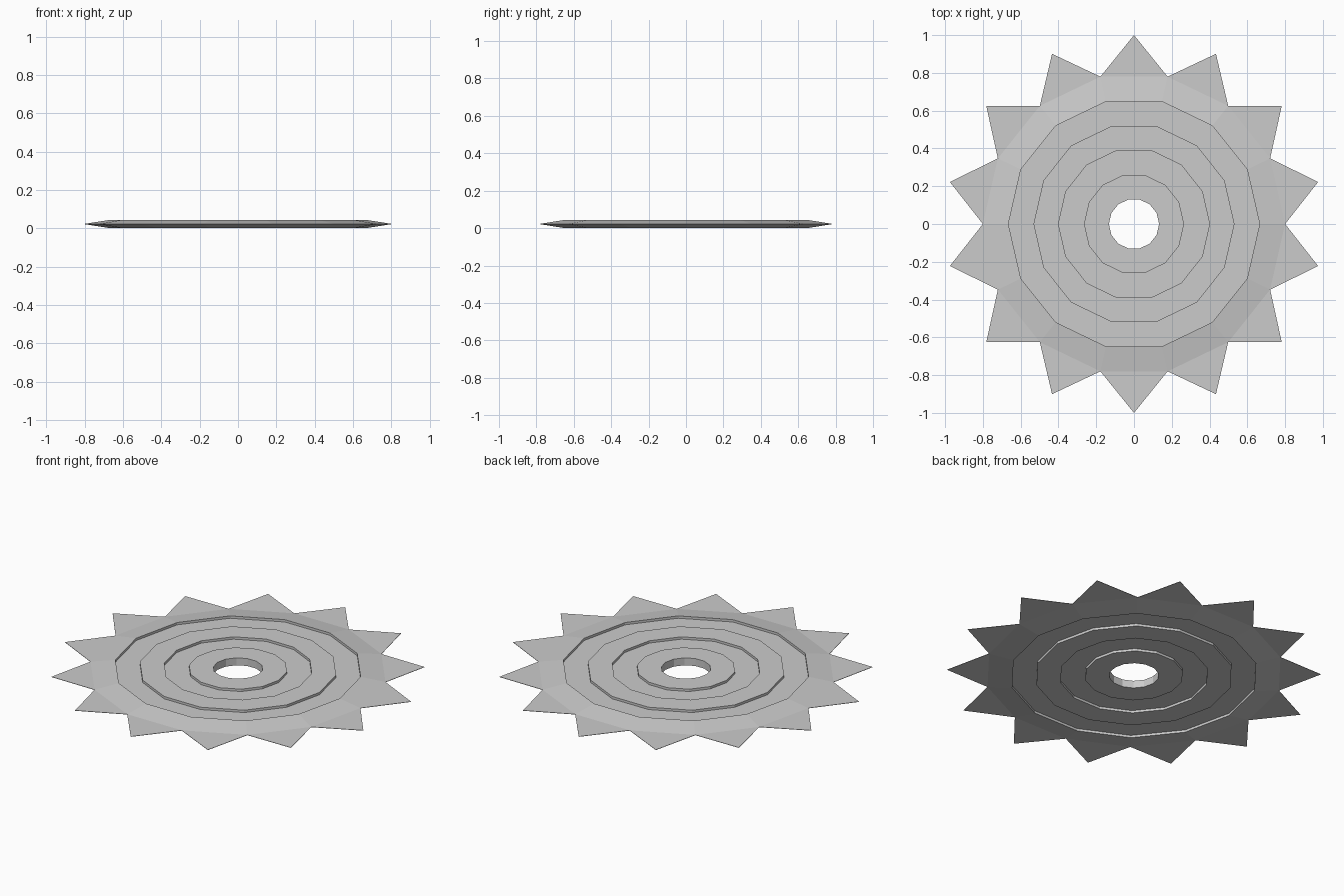
import bpy, bmesh
from math import cos, sin, pi

if "Cube" in bpy.data.objects:
    bpy.data.objects.remove(bpy.data.objects["Cube"])

N = 14            # sides and teeth
MID = 0.022       # centre height of the disc
FULL, GROOVE, THIN = 0.022, 0.008, 0.001   # half thicknesses

# (radius, half thickness) from hub hole to tooth roots
profile = [(0.133, FULL), (0.265, FULL), (0.265, GROOVE), (0.4, GROOVE),
           (0.4, FULL), (0.532, FULL), (0.532, GROOVE), (0.665, GROOVE),
           (0.665, FULL), (0.8, THIN)]

bm = bmesh.new()


def ring(radius, z, shift=0.0):
    return [bm.verts.new((radius * cos(2 * pi * (i + shift) / N),
                          radius * sin(2 * pi * (i + shift) / N), z))
            for i in range(N)]


def bridge(a, b):
    for i in range(N):
        j = (i + 1) % N
        bm.faces.new((a[i], b[i], b[j], a[j]))


# Grooved disc, both sides
top = [ring(r, MID + h) for r, h in profile]
bottom = [ring(r, MID - h) for r, h in profile]
for rings in (top, bottom):
    for a, b in zip(rings, rings[1:]):
        bridge(a, b)
bridge(top[0], bottom[0])

# Pointed teeth around the rim
tip_top = ring(1.0, MID + THIN, 0.5)
tip_bottom = ring(1.0, MID - THIN, 0.5)
for i in range(N):
    j = (i + 1) % N
    t, b = top[-1], bottom[-1]
    bm.faces.new((t[i], tip_top[i], t[j]))
    bm.faces.new((b[i], b[j], tip_bottom[i]))
    bm.faces.new((t[i], b[i], tip_bottom[i], tip_top[i]))
    bm.faces.new((tip_top[i], tip_bottom[i], b[j], t[j]))

bmesh.ops.recalc_face_normals(bm, faces=bm.faces[:])
mesh = bpy.data.meshes.new("saw_blade")
bm.to_mesh(mesh)
bm.free()
blade = bpy.data.objects.new("saw_blade", mesh)
bpy.context.collection.objects.link(blade)
